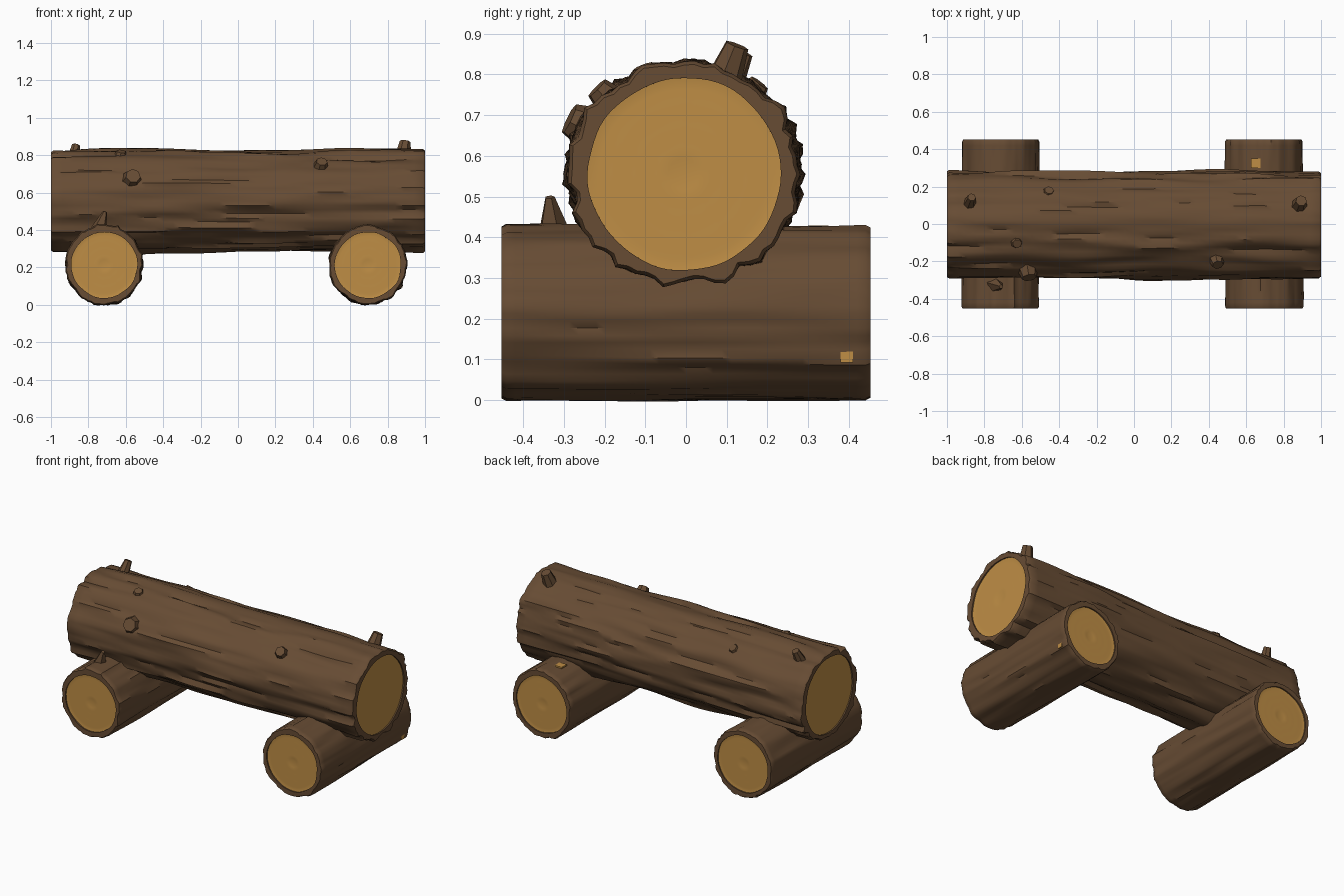
import bpy, bmesh, math
from mathutils import Vector, noise

cube = bpy.data.objects.get("Cube")
if cube:
    bpy.data.objects.remove(cube)


def material(name, rgb):
    m = bpy.data.materials.new(name)
    m.use_nodes = True
    m.diffuse_color = (*rgb, 1)
    m.node_tree.nodes["Principled BSDF"].inputs["Base Color"].default_value = (*rgb, 1)
    return m


BARK = material("bark brown", (0.135, 0.072, 0.034))
WOOD = material("cut wood", (0.52, 0.27, 0.06))


def finish(name, bm, mats, angle=40):
    bmesh.ops.recalc_face_normals(bm, faces=bm.faces)
    mesh = bpy.data.meshes.new(name)
    bm.to_mesh(mesh)
    bm.free()
    for m in mats:
        mesh.materials.append(m)
    ob = bpy.data.objects.new(name, mesh)
    bpy.context.collection.objects.link(ob)
    bpy.ops.object.select_all(action='DESELECT')
    ob.select_set(True)
    bpy.context.view_layer.objects.active = ob
    bpy.ops.object.shade_smooth_by_angle(angle=math.radians(angle))
    return ob


def log(name, half, ry, rz, face, centre, seed, rough, turn=0.0, segs=72, spans=40):
    """A log along x: ridged bark, a bark rim and a sunken cut face at both ends."""
    bm = bmesh.new()

    def ring(x, bark, scale=1.0):
        out = []
        for i in range(segs):
            a = math.tau * i / segs
            c, s = math.cos(a), math.sin(a)
            if bark:
                # ridges run along the log, wandering a little
                n = noise.noise(Vector((x * 1.3 + seed, c * 4.5, s * 4.5)))
                fine = noise.noise(Vector((x * 2.5 - seed, c * 11, s * 11)))
                k = scale * (1 + rough * (n + 0.8 * fine))
                p = (x, ry * k * c, rz * k * s)
            else:
                k = face * scale * (1 + 0.03 * noise.noise(Vector((x + seed, c * 2, s * 2))))
                p = (x, k * c, k * s)
            out.append(bm.verts.new(p))
        return out

    def bridge(a, b, mat):
        for i in range(segs):
            j = (i + 1) % segs
            bm.faces.new((a[i], a[j], b[j], b[i])).material_index = mat

    # bark sleeve, slightly rounded at the ends
    edge = 0.012
    xs = [-half + edge + 2 * (half - edge) * i / spans for i in range(spans + 1)]
    rings = [ring(-half, True, 0.97)] + [ring(x, True) for x in xs] + [ring(half, True, 0.97)]
    for a, b in zip(rings, rings[1:]):
        bridge(a, b, 0)

    # bark rim, then shallow growth rings
    for side, outer in ((-1, rings[0]), (1, rings[-1])):
        lip = ring(side * half, False)
        bridge(outer, lip, 0)
        last = lip
        for k in range(8):
            depth = 0.008 + 0.004 * (k % 2)
            nxt = ring(side * (half - depth), False, 1 - k * 0.12)
            bridge(last, nxt, 1 if k else 0)
            last = nxt
        bm.faces.new(last).material_index = 1

    ob = finish(name, bm, (BARK, WOOD))
    ob.location = centre
    ob.rotation_euler.z = turn
    return ob


def stub(name, base, direction, r1, r2, height, sides=7):
    """A broken branch stub standing on the bark."""
    bm = bmesh.new()
    bmesh.ops.create_cone(bm, cap_ends=True, segments=sides, radius1=r1, radius2=r2, depth=height)
    ob = finish(name, bm, (BARK,))
    d = Vector(direction).normalized()
    ob.location = Vector(base) + d * height * 0.5
    ob.rotation_euler = d.to_track_quat('Z', 'Y').to_euler()


def chip(name, size, centre):
    """A thin patch of bare wood."""
    bm = bmesh.new()
    bmesh.ops.create_cube(bm, size=1)
    bmesh.ops.scale(bm, vec=size, verts=bm.verts)
    finish(name, bm, (WOOD,)).location = centre


# Seat log resting across two shorter logs
AXIS_Z = 0.555
log("seat_log", 1.0, 0.284, 0.27, 0.236, (0, -0.005, AXIS_Z), 3.7, 0.075)
log("right_support_log", 0.453, 0.207, 0.212, 0.176, (-0.715, 0, 0.213), 11.2, 0.05, math.pi / 2)
log("left_support_log", 0.453, 0.207, 0.212, 0.176, (0.695, 0, 0.213), 25.9, 0.05, math.pi / 2)

# Knots on the seat log: position along x, angle from +y, radii, height
knots = [("front_knot", -0.57, 154, 0.06, 0.04, 0.065),
         ("upper_front_knot", 0.44, 135, 0.045, 0.03, 0.055),
         ("top_knot", -0.63, 111, 0.04, 0.025, 0.04),
         ("left_end_stub", 0.88, 69, 0.045, 0.03, 0.095),
         ("right_end_stub", -0.88, 65, 0.035, 0.022, 0.085),
         ("back_knot", -0.46, 52, 0.04, 0.025, 0.04)]
for name, x, deg, r1, r2, h in knots:
    a = math.radians(deg)
    d = Vector((0.15, math.cos(a), math.sin(a)))
    stub(name, (x, d.y * 0.255, AXIS_Z + d.z * 0.245), d, r1, r2, h)

# Pointed splinter on the right support
stub("support_splinter", (-0.745, -0.325, 0.4), (0.35, -0.1, 1), 0.045, 0.012, 0.105, 5)

# Bare patches on the left support
chip("top_bare_patch", (0.05, 0.05, 0.009), (0.65, 0.325, 0.424))
chip("side_bare_patch", (0.009, 0.03, 0.03), (0.876, 0.395, 0.107))
